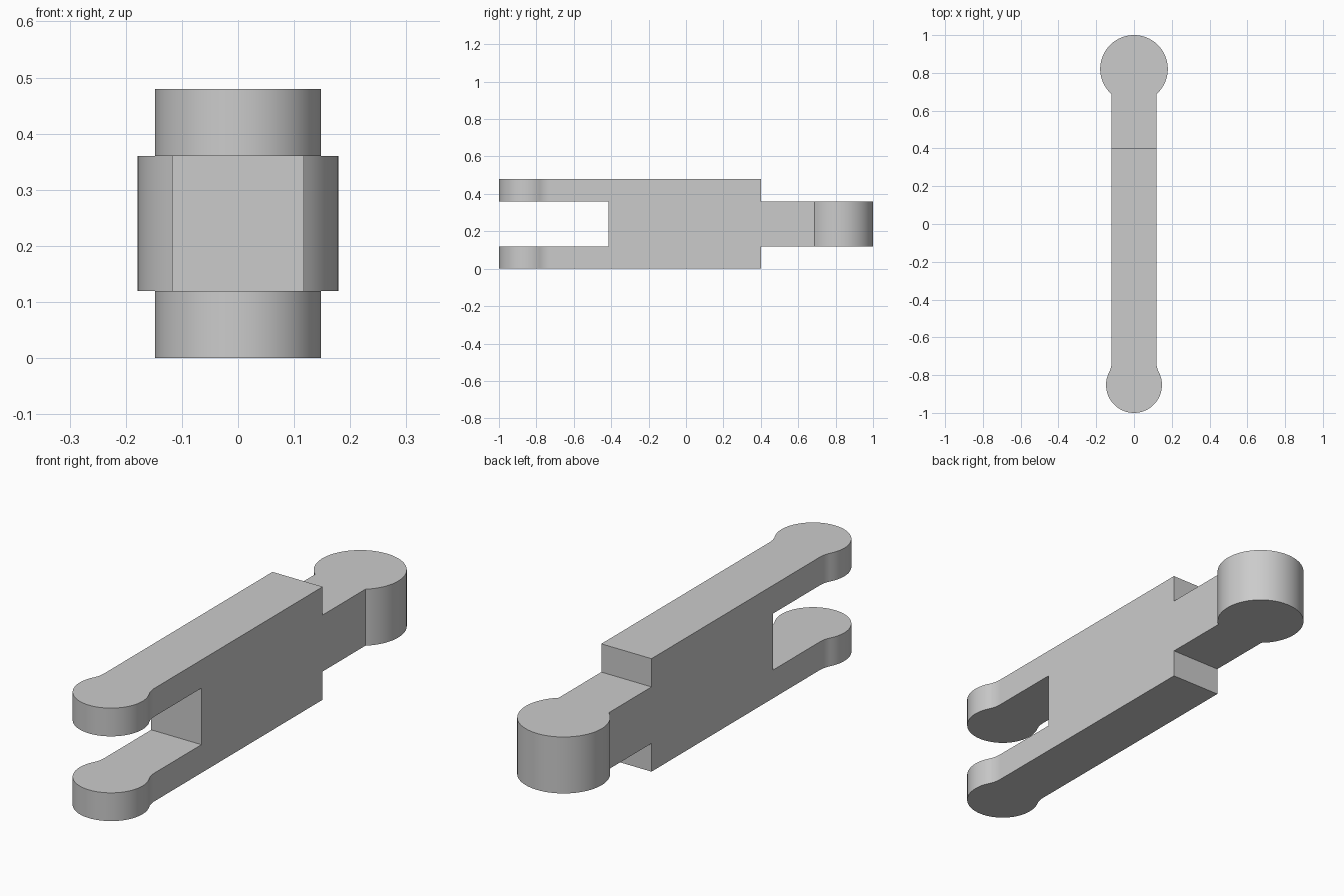
import bpy
import bmesh
from math import sqrt, atan2, pi, sin, cos

default = bpy.data.objects.get("Cube")
if default:
    bpy.data.objects.remove(default, do_unlink=True)

HALF_WIDTH = 0.118
HEIGHT = 0.48
SLOT_LOW, SLOT_HIGH = 0.12, 0.36
SHOULDER_Y = 0.40
SLOT_END_Y = -0.414

grey = bpy.data.materials.new("light_grey")
grey.use_nodes = True
colour = (0.6, 0.6, 0.6, 1)
grey.diffuse_color = colour
grey.node_tree.nodes["Principled BSDF"].inputs["Base Color"].default_value = colour


def arc(cx, cy, radius, start, end, steps):
    """Points along an arc, both ends included."""
    angles = [start + (end - start) * i / steps for i in range(steps + 1)]
    return [(cx + radius * cos(a), cy + radius * sin(a)) for a in angles]


def prism(name, outline, low, high):
    """Extrude a flat outline between two heights."""
    bm = bmesh.new()
    base = bm.faces.new([bm.verts.new((x, y, low)) for x, y in outline])
    top = bmesh.ops.extrude_face_region(bm, geom=[base])["geom"]
    bmesh.ops.translate(bm, vec=(0, 0, high - low),
                        verts=[v for v in top if isinstance(v, bmesh.types.BMVert)])
    bmesh.ops.recalc_face_normals(bm, faces=bm.faces)
    mesh = bpy.data.meshes.new(name)
    bm.to_mesh(mesh)
    bm.free()
    mesh.materials.append(grey)
    obj = bpy.data.objects.new(name, mesh)
    bpy.context.collection.objects.link(obj)
    return obj


def combine(target, other, operation):
    """Apply a boolean and remove the helper."""
    mod = target.modifiers.new(operation.lower(), 'BOOLEAN')
    mod.operation, mod.object, mod.solver = operation, other, 'EXACT'
    bpy.context.view_layer.objects.active = target
    bpy.ops.object.modifier_apply(modifier=mod.name)
    bpy.data.objects.remove(other, do_unlink=True)


# Fork outline: round end blended into the straight bar by concave fillets
r, fillet = 0.148, 0.12
cy = r - 1
dx = HALF_WIDTH + fillet
dy = sqrt((r + fillet) ** 2 - dx ** 2)
tangent = atan2(dy, dx)
right_fillet = arc(dx, cy + dy, fillet, pi + tangent, pi, 10)
left_fillet = [(-x, y) for x, y in reversed(right_fillet)]
round_end = arc(0, cy, r, -pi - tangent, tangent, 64)
fork_outline = (round_end + right_fillet[1:] + [(HALF_WIDTH, SHOULDER_Y),
                (-HALF_WIDTH, SHOULDER_Y)] + left_fillet[:-1])
link = prism("link_bar", fork_outline, 0, HEIGHT)

# Slot between the two fork arms
slot = prism("slot_cutter", [(-1, -2), (1, -2), (1, SLOT_END_Y), (-1, SLOT_END_Y)],
             SLOT_LOW, SLOT_HIGH)
slot.hide_render = True
combine(link, slot, 'DIFFERENCE')

# Tongue with a larger round knob
R = 0.179
knob_y = 1 - R
join = -atan2(sqrt(R ** 2 - HALF_WIDTH ** 2), HALF_WIDTH)
knob = arc(0, knob_y, R, join, pi - join, 72)
tongue = prism("tongue", [(-HALF_WIDTH, 0.2), (HALF_WIDTH, 0.2)] + knob,
               SLOT_LOW, SLOT_HIGH)
combine(link, tongue, 'UNION')

# Merge coplanar pieces
bm = bmesh.new()
bm.from_mesh(link.data)
bmesh.ops.remove_doubles(bm, verts=bm.verts, dist=0.0001)
bmesh.ops.dissolve_limit(bm, angle_limit=0.002, verts=bm.verts, edges=bm.edges)
bm.to_mesh(link.data)
bm.free()

# Smooth the curved walls, keep the flat faces flat
bpy.ops.object.select_all(action='DESELECT')
link.select_set(True)
bpy.context.view_layer.objects.active = link
bpy.ops.object.shade_smooth_by_angle(angle=0.5)
for face in link.data.polygons:
    if max(abs(c) for c in face.normal) > 0.9999:
        face.use_smooth = False
